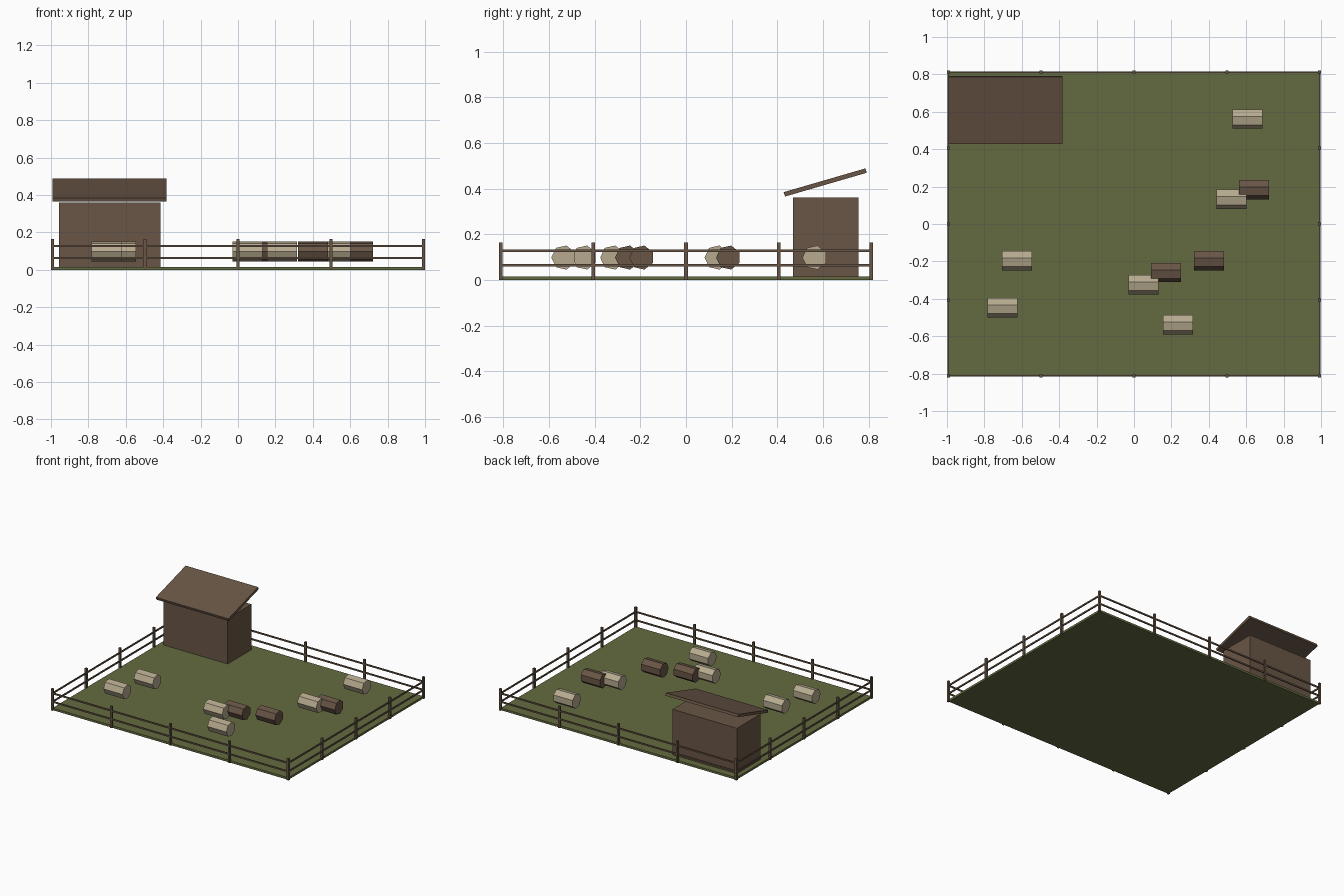
import bpy
import math

if "Cube" in bpy.data.objects:
    bpy.data.objects.remove(bpy.data.objects["Cube"])


def material(name, rgb):
    # sRGB bytes to linear values
    lin = [((c / 255 + 0.055) / 1.055) ** 2.4 for c in rgb]
    m = bpy.data.materials.new(name)
    m.diffuse_color = (*lin, 1)
    m.use_nodes = True
    m.node_tree.nodes["Principled BSDF"].inputs["Base Color"].default_value = m.diffuse_color
    return m


GRASS = material("grass_green", (100, 107, 64))
BROWN = material("wood_brown", (105, 86, 70))
CREAM = material("pale_cream", (183, 170, 143))


def box(name, center, size, mat, tilt=0.0):
    bpy.ops.mesh.primitive_cube_add(size=1, location=center)
    o = bpy.context.object
    o.name = name
    o.scale = size
    o.rotation_euler = (tilt, 0, 0)
    o.data.materials.append(mat)
    return o


def log_body(name, x, y, mat):
    # seven-sided barrel lying along x, one corner pointing to the front
    bpy.ops.mesh.primitive_cylinder_add(
        vertices=7, radius=0.054, depth=0.16, location=(x, y, 0.098),
        rotation=(0, math.pi / 2, math.pi))
    o = bpy.context.object
    o.name = name
    o.data.materials.append(mat)


# Field
box("field", (0, 0, 0.008), (1.984, 1.624, 0.016), GRASS)

# Fence: posts around the edge, two rails on each side
FX, FY = 0.992, 0.812
spots = set()
for i in range(-2, 3):
    for s in (-1, 1):
        spots.add((i * FX / 2, s * FY))
        spots.add((s * FX, i * FY / 2))
for x, y in sorted(spots):
    box("fence_post", (x, y, 0.082), (0.016, 0.016, 0.164), BROWN)
for z in (0.064, 0.128):
    for s in (-1, 1):
        box("fence_rail_long", (0, s * FY, z), (2 * FX, 0.008, 0.011), BROWN)
        box("fence_rail_side", (s * FX, 0, z), (0.008, 2 * FY, 0.011), BROWN)

# Shed with a sloping roof
box("shed_walls", (-0.686, 0.612, 0.188), (0.542, 0.286, 0.346), BROWN)
box("shed_roof", (-0.686, 0.61, 0.427), (0.61, 0.373, 0.02), BROWN, math.radians(16.2))

# Animal bodies scattered over the field
for x, y in [(0.607, 0.564), (0.521, 0.135), (-0.625, -0.194), (0.05, -0.322),
             (-0.703, -0.445), (0.235, -0.536)]:
    log_body("pale_body", x, y, CREAM)
for x, y in [(0.641, 0.186), (0.40, -0.194), (0.17, -0.257)]:
    log_body("brown_body", x, y, BROWN)
